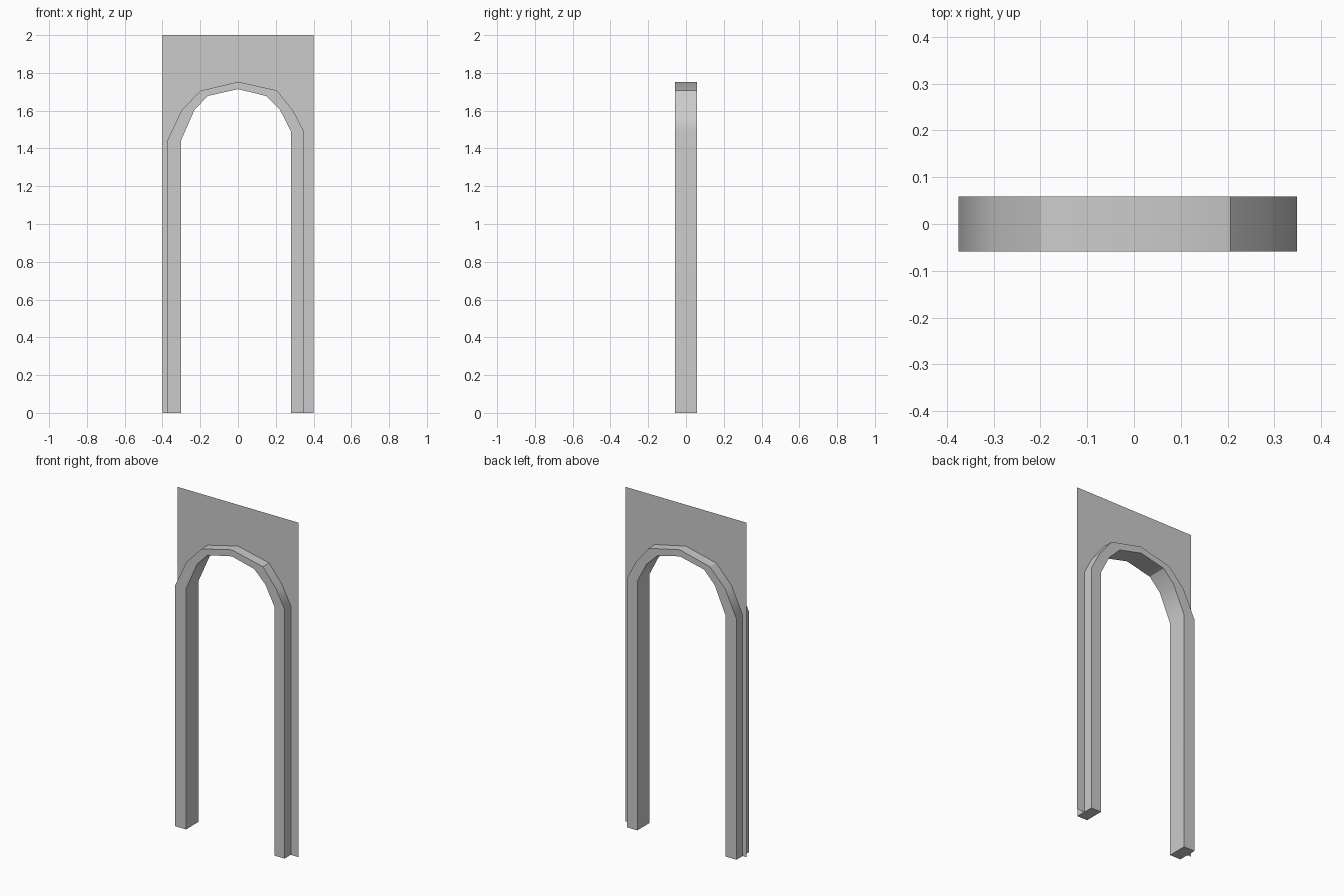
import bpy
import bmesh
import math

cube = bpy.data.objects.get("Cube")
if cube:
    bpy.data.objects.remove(cube, do_unlink=True)

stone = bpy.data.materials.new("light_grey")
stone.use_nodes = True
GREY = (0.6, 0.6, 0.6, 1)
stone.diffuse_color = GREY
stone.node_tree.nodes["Principled BSDF"].inputs["Base Color"].default_value = GREY

# Arch profiles, from the foot at -x over the crown to the foot at +x
OUTER = [(-0.375, 0), (-0.375, 1.44), (-0.30, 1.60), (-0.20, 1.705), (0, 1.753),
         (0.206, 1.707), (0.292, 1.60), (0.349, 1.49), (0.349, 0)]
INNER = [(-0.303, 0), (-0.303, 1.44), (-0.23, 1.605), (-0.16, 1.678), (0, 1.714),
         (0.148, 1.678), (0.222, 1.605), (0.281, 1.49), (0.281, 0)]
# Wall border, one point for each point of the outer arch profile
BORDER = [(-0.4, 0), (-0.4, 1.44), (-0.4, 2), (-0.2, 2), (0, 2),
          (0.2, 2), (0.4, 2), (0.4, 1.49), (0.4, 0)]
HALF_DEPTH = 0.0585


def strip(line_a, line_b, y):
    """Band of faces between two profiles, facing the front."""
    bm = bmesh.new()
    a, b = ([bm.verts.new((x, y, z)) for x, z in line] for line in (line_a, line_b))
    for i in range(len(a) - 1):
        bm.faces.new((a[i], b[i], b[i + 1], a[i + 1]))
    return bm


def finish(bm, name):
    mesh = bpy.data.meshes.new(name)
    bm.to_mesh(mesh)
    bm.free()
    mesh.materials.append(stone)
    obj = bpy.data.objects.new(name, mesh)
    bpy.context.collection.objects.link(obj)
    return obj


# Arch frame: a band extruded through the wall, with the legs shaded flat
bm = strip(OUTER, INNER, -HALF_DEPTH)
extruded = bmesh.ops.extrude_face_region(bm, geom=bm.faces[:], use_keep_orig=True)
back = [g for g in extruded["geom"] if isinstance(g, bmesh.types.BMVert)]
bmesh.ops.translate(bm, verts=back, vec=(0, 2 * HALF_DEPTH, 0))
bmesh.ops.recalc_face_normals(bm, faces=bm.faces[:])
frame = finish(bm, "arch_frame")
bpy.ops.object.select_all(action="DESELECT")
frame.select_set(True)
bpy.context.view_layer.objects.active = frame
bpy.ops.object.shade_smooth_by_angle(angle=math.radians(30))
weighted = frame.modifiers.new("weighted_normals", "WEIGHTED_NORMAL")
weighted.keep_sharp = True

# Wall panel: a thin sheet around the arch
finish(strip(BORDER, OUTER, 0), "wall_panel")
